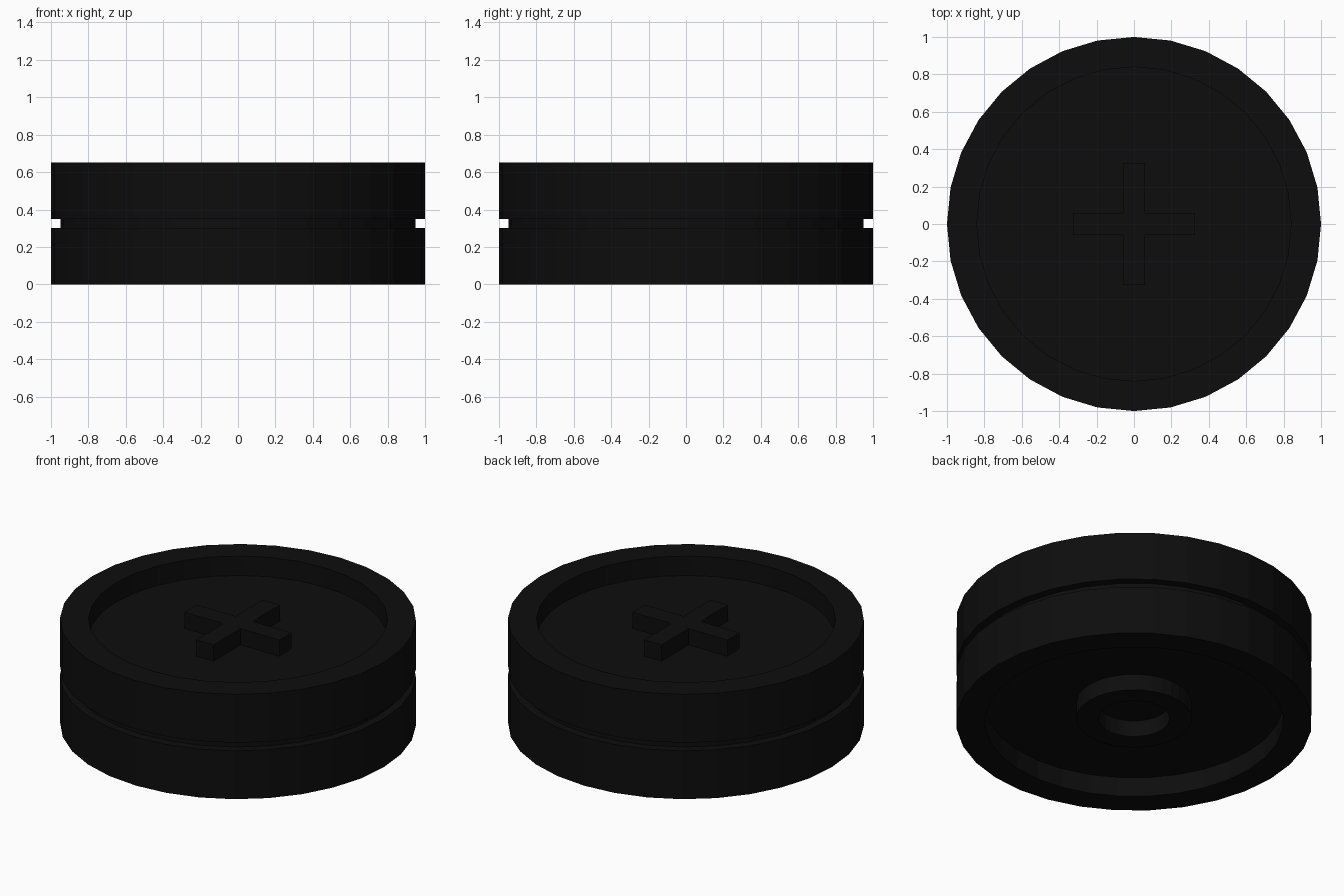
import bpy
import bmesh
from math import tau
from mathutils import Vector

SIDES = 32
HEIGHT = 0.65
RECESS = 0.12
RELIEF = 0.10
SINK = 0.01

default = bpy.data.objects.get("Cube")
if default:
    bpy.data.objects.remove(default, do_unlink=True)

black = bpy.data.materials.new("black")
black.use_nodes = True
colour = (0.004, 0.004, 0.004, 1)
black.diffuse_color = colour
black.node_tree.nodes["Principled BSDF"].inputs["Base Color"].default_value = colour


def finish(bm, name):
    """Turn a bmesh into a flat-shaded black object."""
    bmesh.ops.remove_doubles(bm, verts=bm.verts, dist=0.0001)
    bmesh.ops.recalc_face_normals(bm, faces=bm.faces)
    mesh = bpy.data.meshes.new(name)
    bm.to_mesh(mesh)
    bm.free()
    mesh.materials.append(black)
    obj = bpy.data.objects.new(name, mesh)
    bpy.context.collection.objects.link(obj)
    return obj


def lathe(name, profile, closed=False):
    """Revolve (radius, height) points around z."""
    bm = bmesh.new()
    verts = [bm.verts.new((r, 0, z)) for r, z in profile]
    pairs = list(zip(verts, verts[1:]))
    if closed:
        pairs.append((verts[-1], verts[0]))
    edges = [bm.edges.new(p) for p in pairs]
    bmesh.ops.spin(bm, geom=verts + edges, cent=(0, 0, 0), axis=(0, 0, 1),
                   angle=tau, steps=SIDES, use_merge=False)
    return finish(bm, name)


# Disc body with a recess in each face and a groove around the edge
floor = HEIGHT - RECESS
lathe("disc_body", [
    (0, RECESS), (0.84, RECESS), (0.84, 0), (1, 0),
    (1, 0.3), (0.95, 0.3), (0.95, 0.35), (1, 0.35),
    (1, HEIGHT), (0.84, HEIGHT), (0.84, floor), (0, floor),
])

# Raised ring in the underside recess
low = RECESS - RELIEF
top = RECESS + SINK
lathe("underside_ring", [(0.2, low), (0.325, low), (0.325, top), (0.2, top)],
      closed=True)

# Raised cross in the top recess: a plus outline, extruded upward
ARM, HALF = 0.325, 0.06
bm = bmesh.new()
outline = []
for turn in range(4):
    for x, y in ((HALF, HALF), (HALF, ARM), (-HALF, ARM)):
        for _ in range(turn):
            x, y = -y, x
        outline.append(bm.verts.new((x, y, floor - SINK)))
base = bm.faces.new(outline)
raised = bmesh.ops.extrude_face_region(bm, geom=[base], use_keep_orig=True)
bmesh.ops.translate(bm, vec=Vector((0, 0, RELIEF + SINK)),
                    verts=[v for v in raised["geom"] if isinstance(v, bmesh.types.BMVert)])
finish(bm, "top_cross")
